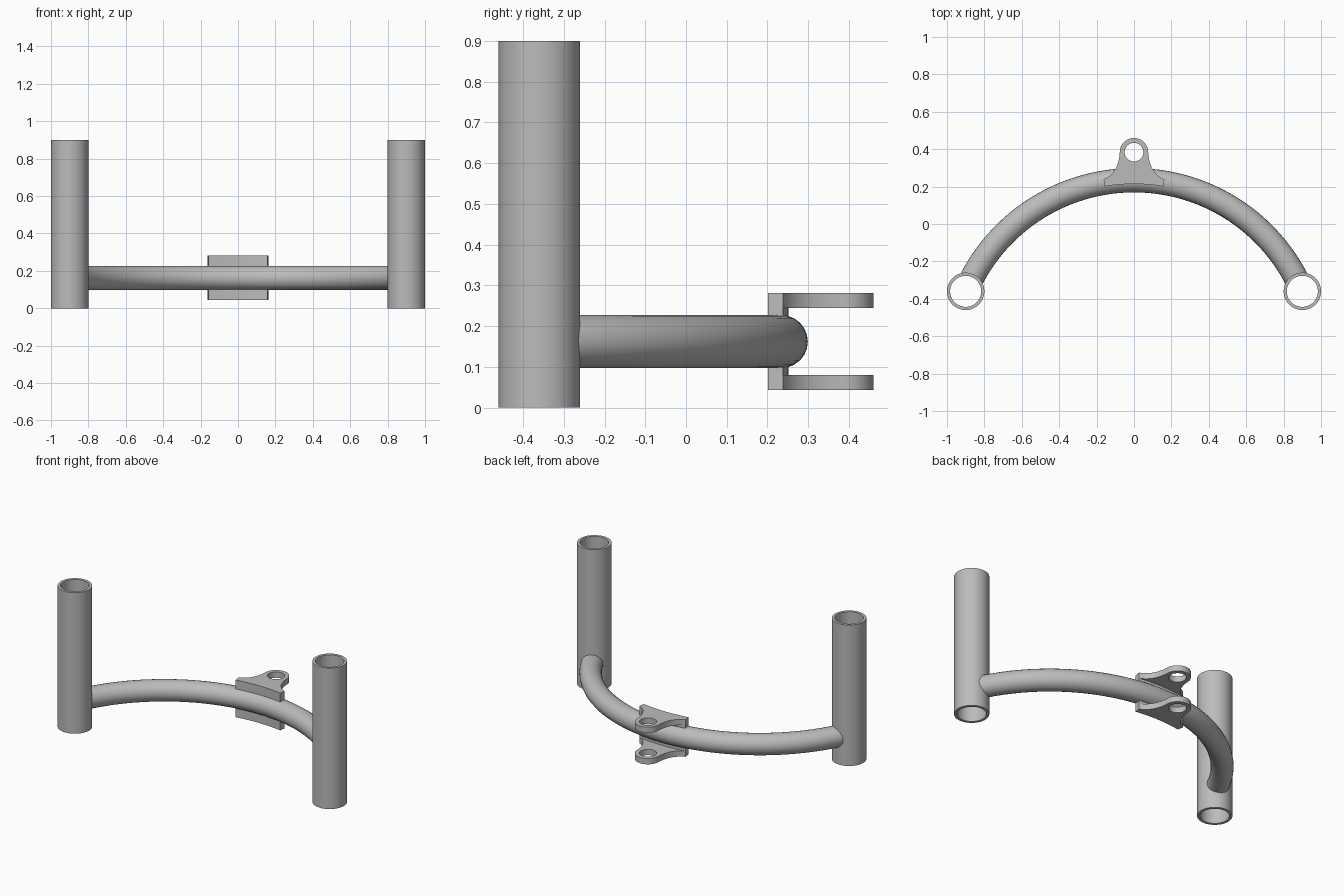
import bpy
import bmesh
from math import pi, sin, cos, asin, radians

if "Cube" in bpy.data.objects:
    bpy.data.objects.remove(bpy.data.objects["Cube"], do_unlink=True)

steel = bpy.data.materials.new("grey_steel")
steel.use_nodes = True
grey = (0.5, 0.5, 0.5, 1)
steel.diffuse_color = grey
steel.node_tree.nodes["Principled BSDF"].inputs["Base Color"].default_value = grey

POST_X, POST_Y, POST_H = 0.9, -0.36, 0.9
BAR_Z, BAR_R = 0.162, 0.065
ARC_R, ARC_Y = 0.979, -0.745      # bend radius and bend centre of the bar


def arc(cx, cy, r, start, end, n):
    return [(cx + r * cos(start + (end - start) * i / n),
             cy + r * sin(start + (end - start) * i / n)) for i in range(n + 1)]


def circle(cx, cy, r, n=64):
    return arc(cx, cy, r, 0, 2 * pi, n)[:-1]


def add_loop(curve, points, closed=True):
    spline = curve.splines.new("POLY")
    spline.points.add(len(points) - 1)
    for p, (x, y) in zip(spline.points, points):
        p.co = (x, y, 0, 1)
    spline.use_cyclic_u = closed


def select(obj):
    bpy.ops.object.select_all(action="DESELECT")
    obj.select_set(True)
    bpy.context.view_layer.objects.active = obj


def to_mesh(name, curve, z):
    obj = bpy.data.objects.new(name, curve)
    bpy.context.collection.objects.link(obj)
    obj.location.z = z
    select(obj)
    bpy.ops.object.convert(target="MESH")
    obj = bpy.context.view_layer.objects.active
    bm = bmesh.new()
    bm.from_mesh(obj.data)
    bmesh.ops.remove_doubles(bm, verts=bm.verts, dist=0.0001)
    bmesh.ops.recalc_face_normals(bm, faces=bm.faces)
    bm.to_mesh(obj.data)
    bm.free()
    obj.data.materials.clear()
    obj.data.materials.append(steel)
    return obj


def smooth(obj):
    select(obj)
    bpy.ops.object.shade_smooth_by_angle(angle=radians(35))


def extrude_profile(name, loops, z0, z1):
    curve = bpy.data.curves.new(name, "CURVE")
    curve.dimensions = "2D"
    curve.fill_mode = "BOTH"
    curve.extrude = (z1 - z0) / 2
    for loop in loops:
        add_loop(curve, loop)
    obj = to_mesh(name, curve, (z0 + z1) / 2)
    smooth(obj)
    return obj


# Upright hollow posts
for side, sx in (("left", 1), ("right", -1)):
    x = sx * POST_X
    extrude_profile(side + "_post",
                    [circle(x, POST_Y, 0.1), circle(x, POST_Y, 0.083)], 0, POST_H)

# Bent cross bar, trimmed inside the post walls
half = asin(POST_X / ARC_R)
bar_curve = bpy.data.curves.new("cross_bar", "CURVE")
bar_curve.dimensions = "3D"
bar_curve.bevel_depth = BAR_R
bar_curve.bevel_resolution = 10
bar_curve.use_fill_caps = True
add_loop(bar_curve, arc(0, ARC_Y, ARC_R, pi / 2 - half, pi / 2 + half, 72), closed=False)
bar = to_mesh("cross_bar", bar_curve, BAR_Z)
for sx in (1, -1):
    bpy.ops.mesh.primitive_cylinder_add(vertices=64, radius=0.091, depth=0.6,
                                        location=(sx * POST_X, POST_Y, BAR_Z))
    cutter = bpy.context.object
    cutter.hide_render = True
    select(bar)
    mod = bar.modifiers.new("trim", "BOOLEAN")
    mod.operation = "DIFFERENCE"
    mod.solver = "EXACT"
    mod.object = cutter
    bpy.ops.object.modifier_apply(modifier=mod.name)
    bpy.data.objects.remove(cutter, do_unlink=True)
bar.data.materials.clear()
bar.data.materials.append(steel)
smooth(bar)

# Curved bracket wall following the bar
span = asin(0.16 / ARC_R)
a0, a1 = pi / 2 - span, pi / 2 + span
front_arc = arc(0, ARC_Y, ARC_R - 0.02, a0, a1, 16)
back_arc = arc(0, ARC_Y, ARC_R + 0.017, a1, a0, 16)
extrude_profile("bracket_wall", [front_arc + back_arc], 0.043, 0.281)

# Flared lugs with a pin hole, above and below the bar
flare = [(0.162, 0.238), (0.142, 0.248), (0.122, 0.264), (0.105, 0.284),
         (0.092, 0.308), (0.083, 0.335), (0.078, 0.36)]
lug = flare + arc(0, 0.384, 0.076, 0, pi, 32) + [(-x, y) for x, y in reversed(flare)]
lug += reversed(front_arc)
hole = circle(0, 0.384, 0.05, 48)
for name, z0, z1 in (("upper_lug", 0.244, 0.281), ("lower_lug", 0.043, 0.08)):
    extrude_profile(name, [lug, hole], z0, z1)
